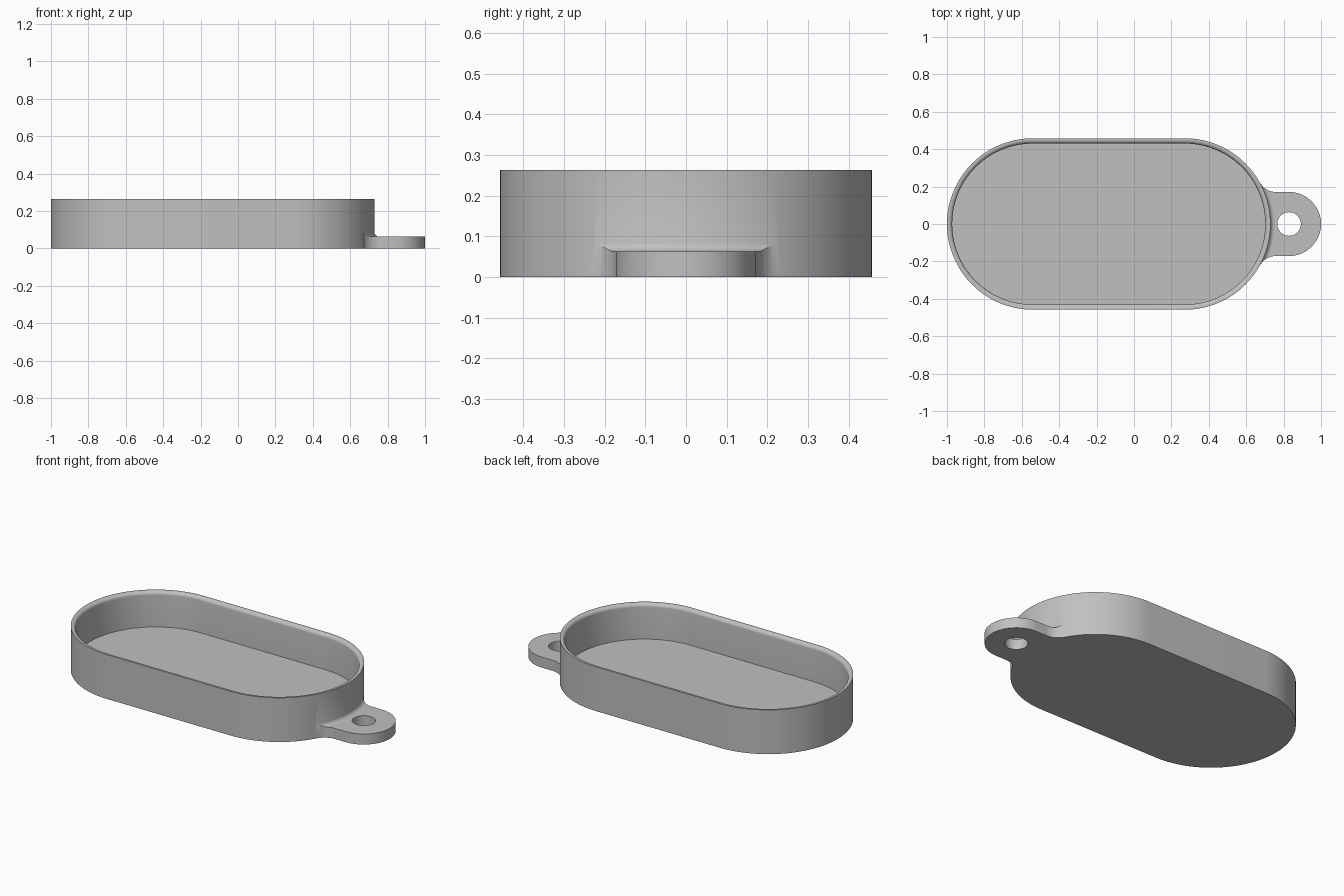
import bpy, bmesh
from math import sin, cos, pi, atan2, hypot, sqrt, radians

if "Cube" in bpy.data.objects:
    bpy.data.objects.remove(bpy.data.objects["Cube"])

# Main sizes
LEFT, RIGHT, R = -0.542, 0.272, 0.458     # centres and radius of the round ends
HEIGHT, WALL, FLOOR = 0.263, 0.028, 0.053
RIM = 0.02                                # rounding of the inner rim
TAB_X, TAB_R, TAB_H = 0.829, 0.171, 0.063
HOLE, BLEND, COVE = 0.063, 0.1, 0.025

grey = bpy.data.materials.new("light grey")
grey.use_nodes = True
colour = (0.53, 0.53, 0.53, 1)
grey.diffuse_color = colour
grey.node_tree.nodes["Principled BSDF"].inputs["Base Color"].default_value = colour


def arc(cx, cy, r, a0, a1, n):
    steps = [a0 + (a1 - a0) * i / n for i in range(n + 1)]
    return [(cx + r * cos(a), cy + r * sin(a)) for a in steps]


def loft(name, loops, closed=False):
    """Skin a stack of equal point loops; cap the ends or join them up."""
    bm = bmesh.new()
    rings = [[bm.verts.new(p) for p in loop] for loop in loops]
    pairs = list(zip(rings, rings[1:]))
    if closed:
        pairs.append((rings[-1], rings[0]))
    else:
        bm.faces.new(rings[0])
        bm.faces.new(rings[-1])
    for a, b in pairs:
        for i in range(len(a)):
            j = (i + 1) % len(a)
            bm.faces.new((a[i], a[j], b[j], b[i]))
    bmesh.ops.recalc_face_normals(bm, faces=bm.faces)
    mesh = bpy.data.meshes.new(name)
    bm.to_mesh(mesh)
    bm.free()
    mesh.materials.append(grey)
    ob = bpy.data.objects.new(name, mesh)
    bpy.context.collection.objects.link(ob)
    return ob


def prism(name, outline, z0, z1):
    return loft(name, [[(x, y, z) for x, y in outline] for z in (z0, z1)])


def boolean(ob, other, operation):
    """Apply a boolean and remove the helper object."""
    other.hide_render = True
    mod = ob.modifiers.new("boolean", "BOOLEAN")
    mod.operation, mod.solver, mod.object = operation, "EXACT", other
    bpy.context.view_layer.objects.active = ob
    bpy.ops.object.modifier_apply(modifier=mod.name)
    bpy.data.objects.remove(other)


# Tray: stadium outline following a wall profile with a rounded inner rim
def stadium(r, z):
    pts = arc(RIGHT, 0, r, -pi / 2, pi / 2, 64) + arc(LEFT, 0, r, pi / 2, 3 * pi / 2, 64)
    return [(x, y, z) for x, y in pts]


inner = R - WALL
profile = [(R, 0), (R, HEIGHT)]
profile += arc(inner + RIM, HEIGHT - RIM, RIM, pi / 2, pi, 8)
profile += [(inner, FLOOR)]
tray = loft("tray", [stadium(r, z) for r, z in profile])

# Tab outline: round end, concave blends into the tray, back edge inside the wall
cy = TAB_R + BLEND
cx = RIGHT + sqrt((R + BLEND) ** 2 - cy ** 2)
touch = atan2(cy, cx - RIGHT)
blend = arc(cx, cy, BLEND, -pi / 2, touch - pi, 16)
back = arc(RIGHT, 0, R - WALL / 2, touch, -touch, 24)
outline = arc(TAB_X, 0, TAB_R, -pi / 2, pi / 2, 48) + blend + back
outline += [(x, -y) for x, y in reversed(blend)]
tab = prism("hanging_tab", outline, 0, 0.12)

# Trim the tab top to its height, leaving a cove against the tray wall
base = R - 0.001
section = arc(base + COVE, TAB_H + COVE, COVE, pi, 3 * pi / 2, 8)
section += [(1.0, TAB_H), (1.0, 0.3), (base, 0.3)]
sweep = [radians(a) for a in range(-50, 51)]
trim = loft("tab_trim", [[(RIGHT + r * cos(a), r * sin(a), z) for r, z in section]
                         for a in sweep])
boolean(tab, trim, "DIFFERENCE")

# Round hole in the tab
ring = arc(TAB_X, 0, HOLE, 0, 2 * pi, 48)[:-1]
boolean(tab, prism("hole_cutter", ring, -0.1, 0.2), "DIFFERENCE")

# Join into one solid and shade
boolean(tray, tab, "UNION")
tray.name = "tray_with_tab"
bpy.ops.object.select_all(action="DESELECT")
tray.select_set(True)
bpy.context.view_layer.objects.active = tray
bpy.ops.object.shade_smooth_by_angle(angle=radians(30))
